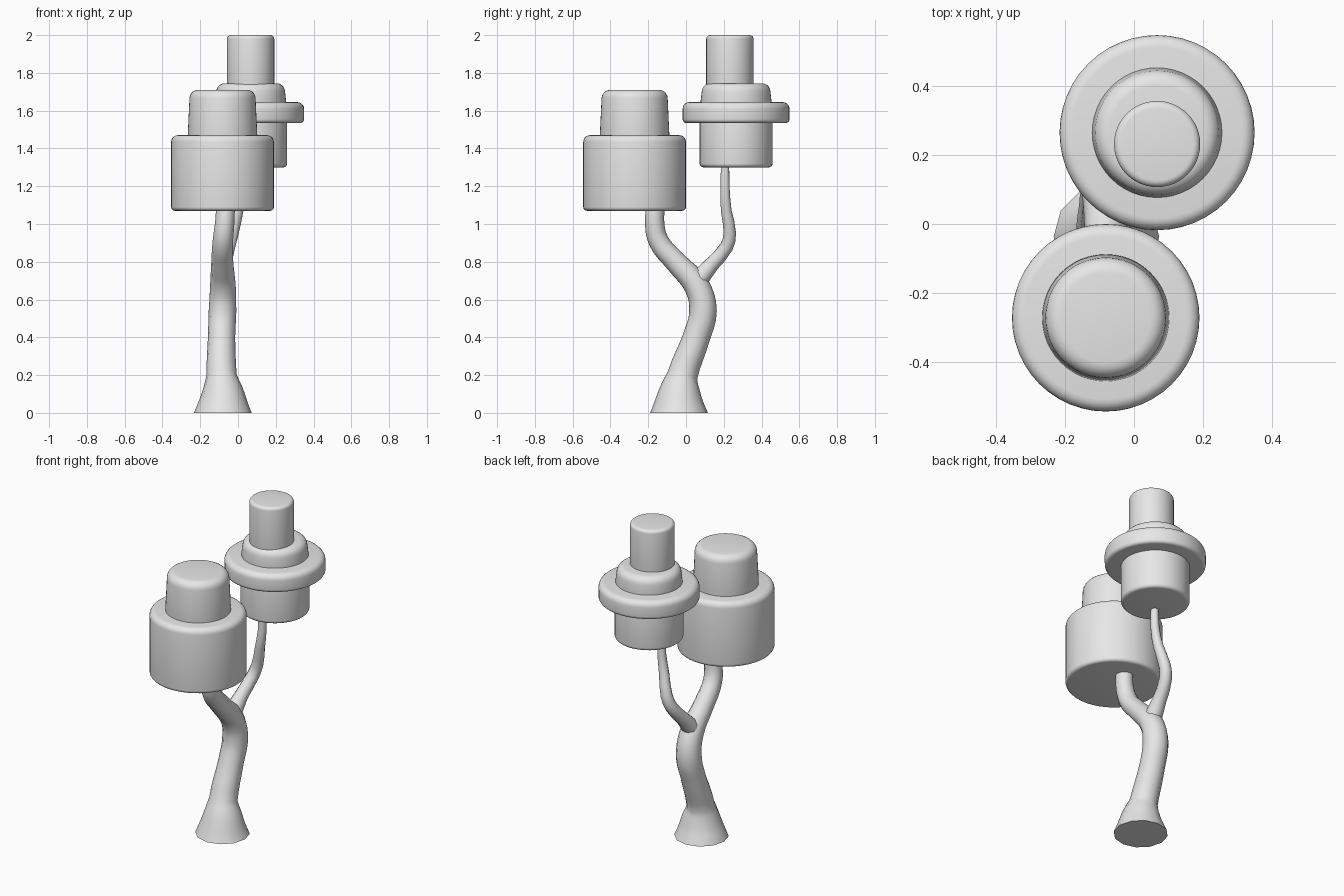
import bpy
import bmesh
import math
from mathutils import Vector

cube = bpy.data.objects.get("Cube")
if cube:
    bpy.data.objects.remove(cube, do_unlink=True)

# Single plain colour
grey = bpy.data.materials.new("plain_grey")
grey.use_nodes = True
GREY = (0.8, 0.8, 0.8, 1)
grey.diffuse_color = GREY
grey.node_tree.nodes["Principled BSDF"].inputs["Base Color"].default_value = GREY


def finish(obj, angle):
    bpy.ops.object.select_all(action="DESELECT")
    obj.select_set(True)
    bpy.context.view_layer.objects.active = obj
    bpy.ops.object.shade_smooth_by_angle(angle=math.radians(angle))


def drum(name, centre, radius, bottom, top, round_top, round_bottom, taper=0.0, sides=48):
    """Upright cylinder with rounded rims, made as a lathed profile."""
    steps = 5
    quarter = [math.pi / 2 * i / steps for i in range(steps + 1)]
    top_radius = radius - taper
    profile = [(radius - round_bottom * (1 - math.sin(a)),
                bottom + round_bottom * (1 - math.cos(a))) for a in quarter]
    profile += [(top_radius - round_top * (1 - math.cos(a)),
                 top - round_top * (1 - math.sin(a))) for a in quarter]
    bm = bmesh.new()
    rings = []
    for r, z in profile:
        rings.append([bm.verts.new((centre[0] + r * math.cos(math.tau * i / sides),
                                    centre[1] + r * math.sin(math.tau * i / sides), z))
                      for i in range(sides)])
    for low, high in zip(rings, rings[1:]):
        for i in range(sides):
            j = (i + 1) % sides
            bm.faces.new((low[i], low[j], high[j], high[i]))
    bm.faces.new(rings[0][::-1])
    bm.faces.new(rings[-1])
    mesh = bpy.data.meshes.new(name)
    bm.to_mesh(mesh)
    bm.free()
    mesh.materials.append(grey)
    obj = bpy.data.objects.new(name, mesh)
    bpy.context.collection.objects.link(obj)
    finish(obj, 40)


def limb(name, points, resolution, upright=False):
    """Tapering tube through (x, y, z, radius) points."""
    curve = bpy.data.curves.new(name, "CURVE")
    curve.dimensions = "3D"
    curve.bevel_depth = 1.0
    curve.bevel_resolution = 4
    curve.resolution_u = resolution
    curve.use_fill_caps = True
    spline = curve.splines.new("BEZIER")
    spline.bezier_points.add(len(points) - 1)
    for bp, (x, y, z, r) in zip(spline.bezier_points, points):
        bp.co = (x, y, z)
        bp.radius = r
        bp.handle_left_type = bp.handle_right_type = "AUTO"
    if upright:  # keep the foot flat on the ground
        foot = spline.bezier_points[0]
        foot.handle_left_type = foot.handle_right_type = "FREE"
        foot.handle_left = foot.co - Vector((0, 0, 0.03))
        foot.handle_right = foot.co + Vector((0, 0, 0.03))
    curve.materials.append(grey)
    obj = bpy.data.objects.new(name, curve)
    bpy.context.collection.objects.link(obj)
    bpy.ops.object.select_all(action="DESELECT")
    obj.select_set(True)
    bpy.context.view_layer.objects.active = obj
    bpy.ops.object.convert(target="MESH")
    finish(bpy.context.object, 50)


# Trunk with flared foot, bending back and then forward into the large crown
limb("trunk", [
    (-0.08, -0.037, 0.0, 0.153), (-0.08, -0.034, 0.1, 0.115),
    (-0.087, -0.018, 0.2, 0.08), (-0.087, 0.055, 0.4, 0.072),
    (-0.082, 0.09, 0.54, 0.073), (-0.08, 0.058, 0.67, 0.068),
    (-0.083, -0.055, 0.80, 0.058), (-0.08, -0.145, 0.91, 0.054),
    (-0.07, -0.166, 1.01, 0.051), (-0.065, -0.157, 1.12, 0.049)], 4, upright=True)

# Thin branch rising to the rear crown
limb("branch", [
    (-0.08, 0.075, 0.715, 0.05), (-0.072, 0.135, 0.785, 0.04),
    (-0.05, 0.215, 0.88, 0.036), (-0.03, 0.232, 0.95, 0.034),
    (0.0, 0.213, 1.07, 0.029), (0.02, 0.207, 1.18, 0.025),
    (0.022, 0.207, 1.33, 0.022)], 2)

# Front crown
FRONT = (-0.082, -0.272)
drum("front_crown_base", FRONT, 0.272, 1.07, 1.47, 0.035, 0.02)
drum("front_crown_top", FRONT, 0.185, 1.44, 1.71, 0.045, 0.01, taper=0.01)

# Rear crown
REAR = (0.067, 0.265)
drum("rear_crown_base", REAR, 0.193, 1.30, 1.56, 0.02, 0.02)
drum("rear_crown_rim", REAR, 0.283, 1.535, 1.645, 0.035, 0.02)
drum("rear_crown_shoulder", REAR, 0.19, 1.62, 1.745, 0.045, 0.01, taper=0.008)
drum("rear_crown_cap", (0.067, 0.232), 0.125, 1.70, 2.0, 0.02, 0.01)
